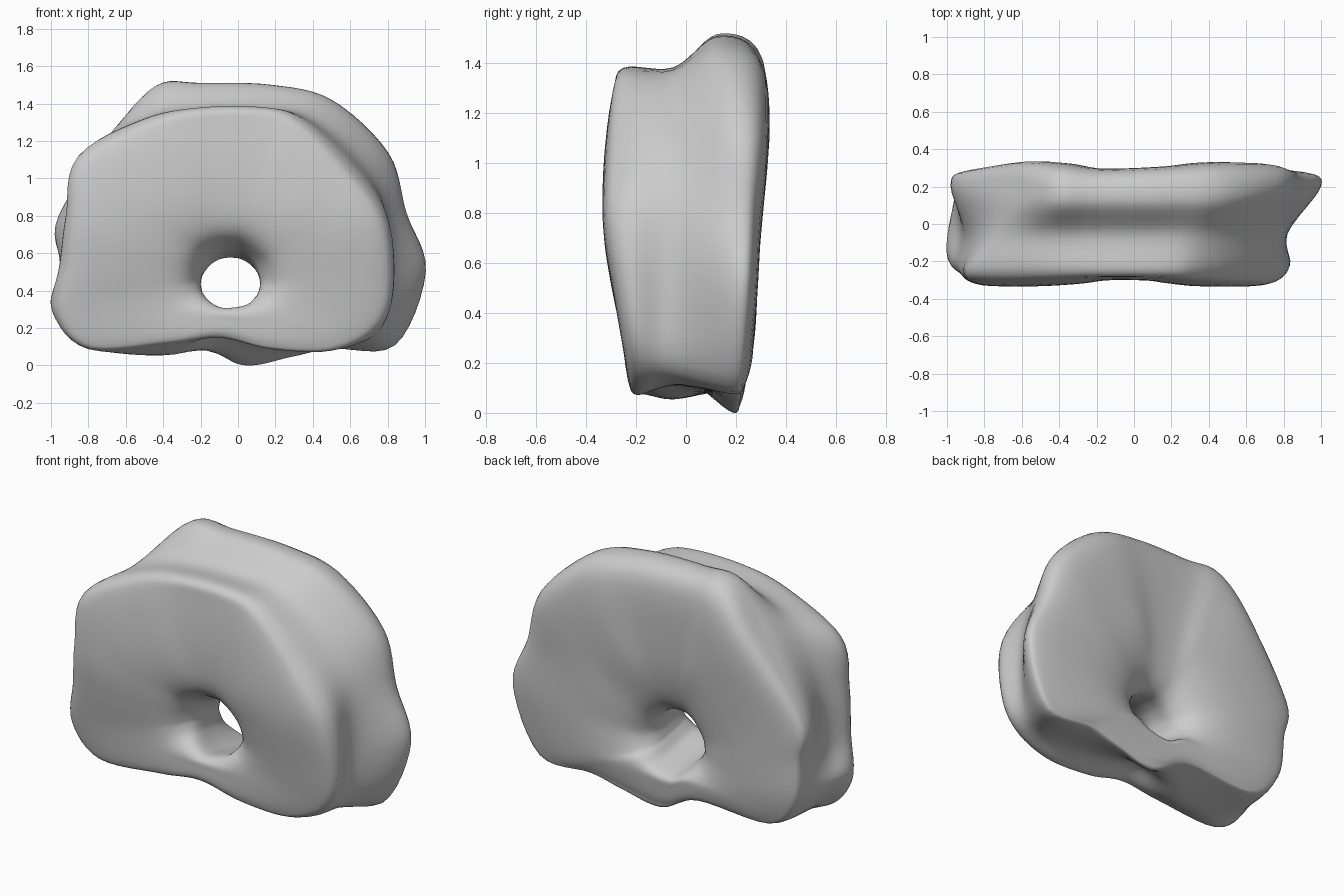
import bpy, math
from mathutils import Vector

if "Cube" in bpy.data.objects:
    bpy.data.objects.remove(bpy.data.objects["Cube"])

# Outlines (x, z) running counter-clockwise from the right side
front = [(.83, .42), (.79, .80), (.57, 1.10), (.34, 1.31), (.15, 1.375), (-.2, 1.375),
         (-.5, 1.31), (-.86, 1.11), (-.92, .80), (-.95, .55), (-.98, .28), (-.80, .09),
         (-.38, .11), (-.10, .15), (.17, .09), (.5, .08), (.74, .19)]
groove = [(.82, .45), (.79, .85), (.63, 1.13), (.37, 1.34), (.12, 1.38), (-.2, 1.38),
          (-.48, 1.34), (-.74, 1.18), (-.88, .82), (-.93, .50), (-.99, .32), (-.77, .10),
          (-.34, .06), (-.10, .18), (.15, .14), (.5, .11), (.76, .17)]
back = [(1.0, .50), (.90, .82), (.80, 1.14), (.5, 1.42), (.18, 1.50), (-.2, 1.51),
        (-.44, 1.495), (-.66, 1.25), (-.96, .80), (-.95, .55), (-.92, .28), (-.72, .10),
        (-.24, .11), (.02, .01), (.28, .05), (.5, .09), (.84, .11)]
N = len(front)
CX, CZ = -.04, .46

# Depth of the faces and rims as (z, depth) steps
FRONT_FACE = [(.1, .225), (.35, .26), (.6, .31), (.8, .33), (1.1, .318), (1.4, .29)]
FRONT_RIM = [(.1, .19), (.4, .21), (.8, .25), (1.4, .25)]
BACK_FACE = [(.05, .22), (.25, .265), (.8, .295), (1.2, .335), (1.5, .31)]
BACK_RIM = [(.0, .18), (.4, .2), (1.1, .2), (1.5, .13)]


def interp(table, z):
    if z <= table[0][0]:
        return table[0][1]
    for (z0, a), (z1, b) in zip(table, table[1:]):
        if z <= z1:
            return a + (b - a) * (z - z0) / (z1 - z0)
    return table[-1][1]


def ring(outline, t, table, scale, crease, hole=.15, drop=0, low=None):
    """Loop lying a fraction t of the way from the hole to an outline."""
    pts = []
    low = scale if low is None else low
    for i in range(N):
        a = math.atan2(groove[i][1] - CZ, groove[i][0] - CX)
        hx, hz = CX + hole * math.cos(a), CZ - drop + hole * math.sin(a)
        x, z = hx + (outline[i][0] - hx) * t, hz + (outline[i][1] - hz) * t
        dent = 1 - crease * math.exp(-((x - CX) / .2) ** 2)
        below = max(0, -math.sin(a))            # the bar under the hole is flatter
        s = scale + (low - scale) * below
        if low != scale:
            dent += (1 - dent) * below
        pts.append(Vector((x, interp(table, z) * s * dent, z)))
    return pts


def smooth_loop(pts, steps):
    """Closed Catmull-Rom curve through the points."""
    out, n = [], len(pts)
    for i in range(n):
        a, b, c, d = (pts[(i + k) % n] for k in (-1, 0, 1, 2))
        for s in range(steps):
            t = s / steps
            out.append(.5 * (2 * b + (c - a) * t + (2 * a - 5 * b + 4 * c - d) * t * t
                             + (3 * b - a - 3 * c + d) * t ** 3))
    return out


# Rings: through the hole, over the front, across the side groove, over the back
FLAT = [(0, 1)]
rings = [ring(front, 0, FLAT, 0, 0, .16, .03),
         ring(front, .03, FLAT, -.13, 0, .15, 0, -.18),
         ring(front, .16, FRONT_FACE, -.86, .06, .15, 0, -.96),
         ring(front, .45, FRONT_FACE, -1, .09, .15, 0, -1.01),
         ring(front, .86, FRONT_FACE, -1, .08, .15, 0, -1.01),
         ring(front, 1, FRONT_RIM, -1, 0),
         ring(groove, 1, FLAT, -.05, 0),
         ring(back, 1, BACK_RIM, 1, .05),
         ring(back, .9, BACK_FACE, .98, .14, .15, 0, 1),
         ring(back, .45, BACK_FACE, 1.02, .16, .16, .05, 1.01),
         ring(back, .16, BACK_FACE, .86, .12, .16, .06, .96),
         ring(back, .03, FLAT, .13, 0, .16, .06, .18)]
STEPS = 6
cols = [smooth_loop(list(c), STEPS) for c in zip(*[smooth_loop(r, STEPS) for r in rings])]
U, V = len(cols), len(cols[0])
low = min(p.z for c in cols for p in c)
verts = [p - Vector((0, 0, low)) for c in cols for p in c]
faces = [(u * V + v, u * V + (v + 1) % V, (u + 1) % U * V + (v + 1) % V, (u + 1) % U * V + v)
         for u in range(U) for v in range(V)]

# Pierced, grooved body
mesh = bpy.data.meshes.new("pierced_body")
mesh.from_pydata(verts, [], faces)
mesh.polygons.foreach_set("use_smooth", [True] * len(faces))
body = bpy.data.objects.new("pierced_body", mesh)
bpy.context.collection.objects.link(body)
bpy.context.view_layer.objects.active = body
body.select_set(True)
bpy.ops.object.mode_set(mode='EDIT')
bpy.ops.mesh.select_all(action='SELECT')
bpy.ops.mesh.normals_make_consistent(inside=False)
bpy.ops.object.mode_set(mode='OBJECT')
